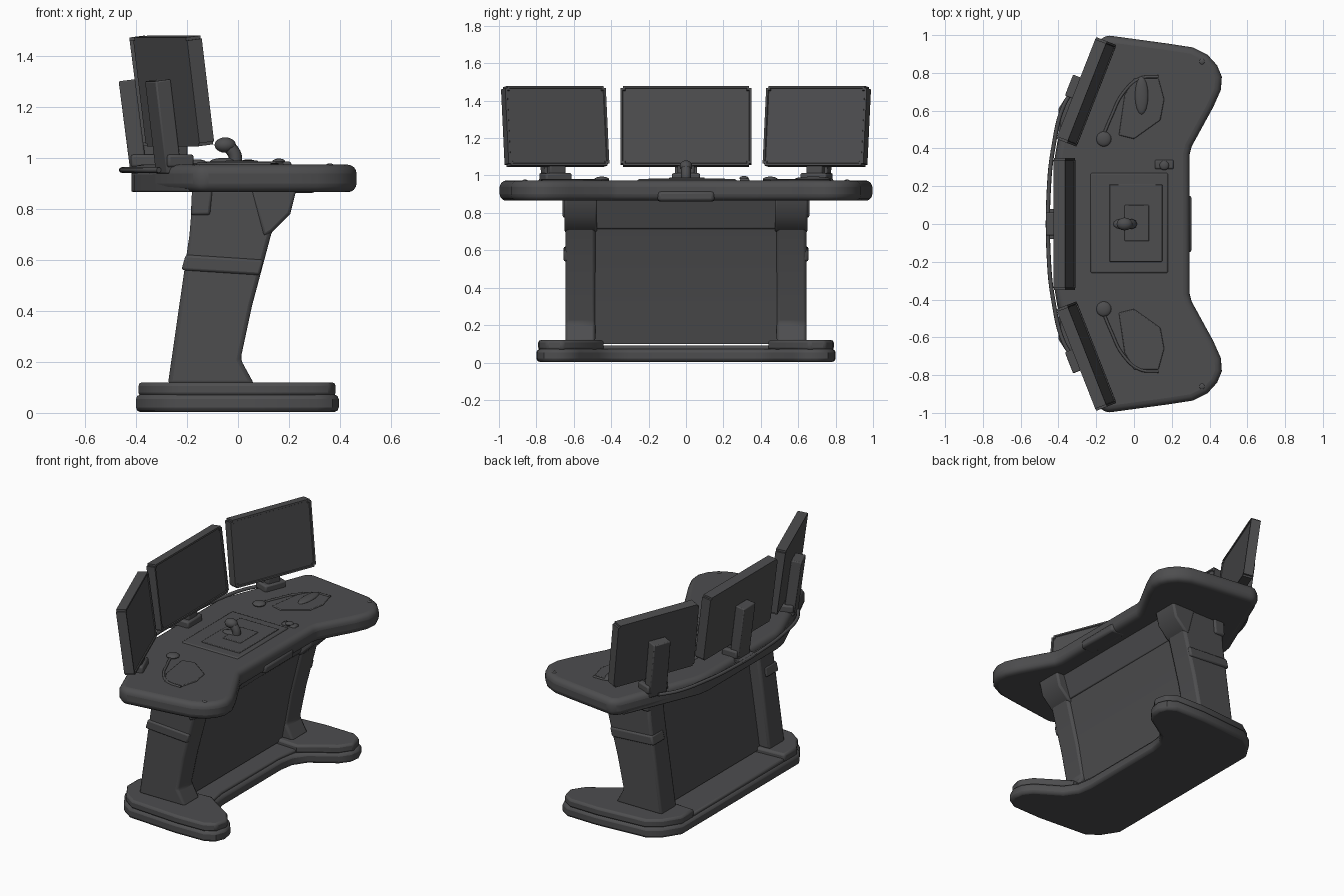
import bpy, bmesh, math
from mathutils import Matrix, Vector

if "Cube" in bpy.data.objects:
    bpy.data.objects.remove(bpy.data.objects["Cube"])

grey = bpy.data.materials.new("dark_grey")
grey.use_nodes = True
colour = (0.075, 0.075, 0.078, 1)
grey.diffuse_color = colour
grey.node_tree.nodes["Principled BSDF"].inputs["Base Color"].default_value = colour


def finish(name, bm, bevel=0, segments=2, matrix=None):
    bmesh.ops.recalc_face_normals(bm, faces=bm.faces)
    if matrix:
        bm.transform(matrix)
    mesh = bpy.data.meshes.new(name)
    bm.to_mesh(mesh)
    bm.free()
    obj = bpy.data.objects.new(name, mesh)
    bpy.context.collection.objects.link(obj)
    mesh.materials.append(grey)
    if bevel:
        mod = obj.modifiers.new("rounded edges", "BEVEL")
        mod.width, mod.segments, mod.limit_method = bevel, segments, "ANGLE"
        mod.angle_limit = math.radians(40)
    bpy.ops.object.select_all(action="DESELECT")
    obj.select_set(True)
    bpy.context.view_layer.objects.active = obj
    bpy.ops.object.shade_smooth_by_angle(angle=math.radians(35))


def prism(name, points, offset, bevel=0, segments=2, matrix=None):
    """Closed outline of 3D points pushed along an offset."""
    bm = bmesh.new()
    face = bm.faces.new([bm.verts.new(p) for p in points])
    new = bmesh.ops.extrude_face_region(bm, geom=[face], use_keep_orig=True)["geom"]
    bmesh.ops.translate(bm, verts=[g for g in new if isinstance(g, bmesh.types.BMVert)],
                        vec=Vector(offset))
    finish(name, bm, bevel, segments, matrix)


def slab(name, half, low, high, bevel, segments=2):
    """Horizontal plate from half an outline, mirrored across y."""
    full = half + [(x, -y) for x, y in reversed(half)]
    prism(name, [(x, y, low) for x, y in full], (0, 0, high - low), bevel, segments)


def profile_bar(name, profile, start, length, bevel=0):
    """Side profile in x and z, pushed along y."""
    prism(name, [(x, start, z) for x, z in profile], (0, length, 0), bevel)


def box(name, low, high, bevel=0, matrix=None):
    (x, y, z), (a, b, c) = low, high
    prism(name, [(x, y, z), (a, y, z), (a, b, z), (x, b, z)], (0, 0, c - z), bevel, 2, matrix)


def tube(name, points, radius):
    curve = bpy.data.curves.new(name, "CURVE")
    curve.dimensions, curve.bevel_depth, curve.bevel_resolution = "3D", radius, 2
    curve.resolution_u, curve.use_fill_caps = 6, True
    spline = curve.splines.new("BEZIER")
    spline.bezier_points.add(len(points) - 1)
    for bp, co in zip(spline.bezier_points, points):
        bp.co = co
        bp.handle_left_type = bp.handle_right_type = "AUTO"
    obj = bpy.data.objects.new(name, curve)
    bpy.context.collection.objects.link(obj)
    curve.materials.append(grey)


def ellipsoid(name, centre, size):
    bm = bmesh.new()
    bmesh.ops.create_uvsphere(bm, u_segments=16, v_segments=10, radius=1)
    finish(name, bm, matrix=Matrix.Translation(centre) @ Matrix.Diagonal((*size, 1)))


# Base: wide lower plate, thinner bridge and raised feet
base_half = [(0.11, 0.3), (0.125, 0.39), (0.18, 0.47), (0.34, 0.57), (0.385, 0.63), (0.395, 0.7),
             (0.37, 0.76), (0.31, 0.795), (0.1, 0.8), (-0.25, 0.775), (-0.33, 0.72), (-0.4, 0.61)]
slab("base_plate", base_half, 0.003, 0.072, 0.018)
slab("base_bridge", [(0.09, 0.3), (0.12, 0.48), (-0.385, 0.48)], 0.06, 0.09, 0.01)
foot = [(0.12, 0.44), (0.19, 0.49), (0.33, 0.58), (0.385, 0.66), (0.365, 0.745), (0.3, 0.785),
        (0.1, 0.79), (-0.24, 0.765), (-0.32, 0.71), (-0.39, 0.6), (-0.39, 0.47)]

# Desk top with forward wings
desk_half = [(0.295, 0.37), (0.305, 0.41), (0.42, 0.62), (0.46, 0.71), (0.465, 0.78),
             (0.44, 0.84), (0.39, 0.895), (0.31, 0.935), (0.18, 0.955), (-0.15, 1.0),
             (-0.195, 0.96), (-0.40, 0.44), (-0.415, 0.36)]
slab("desk_top", desk_half, 0.865, 0.973, 0.035, 4)
slab("rear_edge_band", [(-0.3, 0.38), (-0.15, 0.9), (-0.195, 0.94), (-0.405, 0.44), (-0.418, 0.36)],
     0.866, 0.94, 0.006)
slab("front_handle", [(0.305, 0.15), (0.2, 0.16)], 0.862, 0.915, 0.015)

# Centre control area
box("control_panel", (-0.23, -0.26, 0.96), (0.18, 0.27, 0.98), 0.008)
box("control_inset", (-0.13, -0.2, 0.975), (0.15, 0.21, 0.985), 0.004)
box("joystick_plate", (-0.05, -0.09, 0.98), (0.08, 0.1, 0.989), 0.004)
tube("joystick_stem", [(-0.01, 0, 0.97), (-0.012, 0, 1.01), (-0.035, 0, 1.045)], 0.026)
ellipsoid("joystick_head", (-0.05, 0, 1.05), (0.042, 0.034, 0.03))
ellipsoid("joystick_rest", (-0.05, 0.0, 0.985), (0.06, 0.03, 0.015))
box("dial_block", (0.11, 0.29, 0.96), (0.21, 0.34, 0.985), 0.01)
ellipsoid("dial", (0.16, 0.31, 0.985), (0.025, 0.025, 0.012))

# Parts repeated on both sides
pillar = [(-0.275, 0.11), (0.065, 0.11), (0.01, 0.21), (0.055, 0.42), (0.13, 0.7),
          (0.2, 0.88), (-0.175, 0.88), (-0.19, 0.7)]
band = [(-0.222, 0.56), (0.085, 0.54), (0.1, 0.60), (-0.205, 0.62)]
brace = [(0.1, 0.69), (0.135, 0.71), (0.205, 0.78), (0.23, 0.88), (0.05, 0.88)]
collar = [(-0.185, 0.775), (-0.11, 0.775), (-0.1, 0.88), (-0.18, 0.88)]
pad = [(-0.08, 0.47), (0.0, 0.45), (0.14, 0.55), (0.16, 0.66), (0.13, 0.77), (0.0, 0.77),
       (-0.05, 0.68)]
cable = [(-0.17, 0.45), (-0.12, 0.57), (-0.06, 0.69), (0.03, 0.77), (0.13, 0.78)]
for side, s in (("left", 1), ("right", -1)):
    prism(side + "_foot", [(x, y * s, 0.065) for x, y in foot], (0, 0, 0.055), 0.014)
    profile_bar(side + "_pillar", pillar, 0.485 * s, 0.16 * s, 0.016)
    profile_bar(side + "_pillar_band", band, 0.53 * s, 0.125 * s, 0.01)
    profile_bar(side + "_top_brace", brace, 0.475 * s, 0.175 * s, 0.012)
    profile_bar(side + "_rear_collar", collar, 0.51 * s, 0.15 * s, 0.01)

    # Wing pads, their cables and small buttons
    prism(side + "_wing_pad", [(x, y * s, 0.965) for x, y in pad], (0, 0, 0.014), 0.005)
    tube(side + "_wing_cable", [(x, y * s, 0.974) for x, y in cable], 0.008)
    ellipsoid(side + "_wing_knob", (-0.16, 0.45 * s, 0.978), (0.04, 0.04, 0.016))
    ellipsoid(side + "_edge_button", (0.36, 0.86 * s, 0.972), (0.015, 0.015, 0.006))
ellipsoid("handset", (0.04, 0.68, 0.98), (0.035, 0.1, 0.014))

# Thick sloping panel between the pillars, with a header under the desk
panel = [(-0.2, 0.1), (-0.02, 0.1), (0.0, 0.21), (0.04, 0.42), (0.11, 0.7), (0.16, 0.88),
         (-0.085, 0.88)]
profile_bar("modesty_panel", panel, -0.495, 0.99)
header = [(-0.12, 0.715), (0.12, 0.715), (0.175, 0.88), (-0.1, 0.88)]
profile_bar("panel_header", header, -0.49, 0.98, 0.006)

# Cable rail behind the desk
rail = [(-0.31, 0.73), (-0.375, 0.62), (-0.428, 0.4), (-0.45, 0.2)]
tube("rear_rail", [(x, y, 0.952) for x, y in rail + [(x, -y) for x, y in reversed(rail)]], 0.011)
box("rail_mount", (-0.465, -0.08, 0.943), (-0.38, 0.08, 0.96), 0.003)


def monitor(name, place, yaw, width, height=0.43):
    turn = Matrix.Translation(place) @ Matrix.Rotation(yaw, 4, "Z")
    tilt = turn @ Matrix.Rotation(-0.128, 4, "Y")
    # Casing with a slim bezel and a recessed screen
    bm = bmesh.new()
    bmesh.ops.create_cube(bm, size=1, matrix=Matrix.Translation((-0.031, 0, height / 2))
                          @ Matrix.Diagonal((0.062, width, height, 1)))
    corners = [e for e in bm.edges if abs((e.verts[0].co - e.verts[1].co).x) > 0.01]
    bmesh.ops.bevel(bm, geom=corners, offset=0.012, segments=2, affect="EDGES")
    front = max(bm.faces, key=lambda f: f.calc_center_median().x)
    bmesh.ops.inset_individual(bm, faces=[front], thickness=0.016)
    bmesh.ops.inset_individual(bm, faces=[front], thickness=0.004, depth=-0.006)
    finish(name + "_monitor", bm, matrix=tilt)
    # Support arm, hinge and clamp
    box(name + "_arm", (-0.125, -0.06, -0.1), (-0.06, 0.06, 0.265), 0.006, tilt)
    box(name + "_hinge", (-0.1, -0.045, -0.05), (-0.015, 0.045, 0.01), 0.008, turn)
    box(name + "_clamp", (-0.11, -0.075, -0.09), (0.0, 0.075, -0.04), 0.01, turn)


monitor("centre", (-0.31, 0, 1.053), 0, 0.7)
for side, s in (("left", 1), ("right", -1)):
    monitor(side, (-0.198, 0.678 * s, 1.053), -0.374 * s, 0.578)
